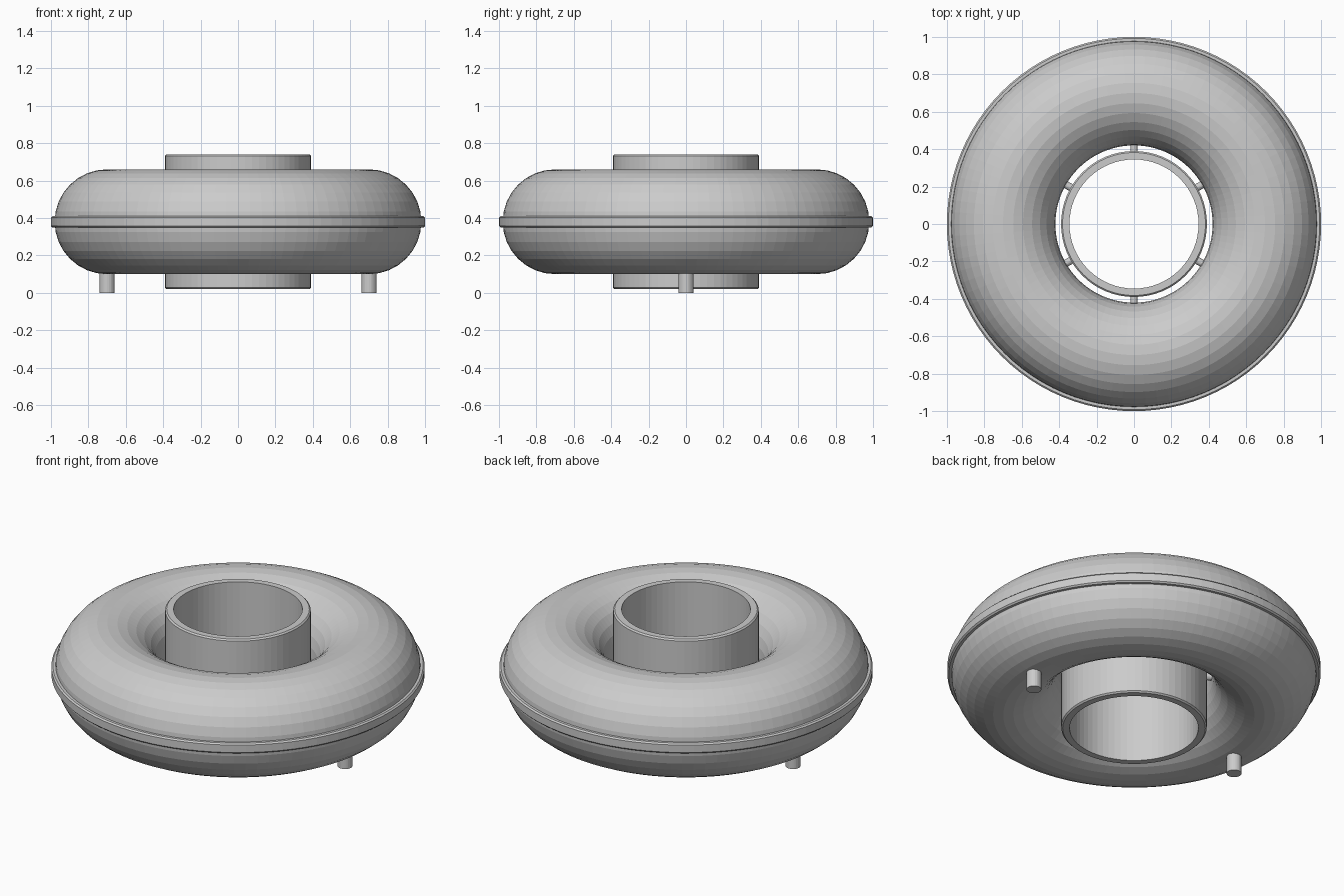
import bpy, bmesh, math
from mathutils import Matrix, Vector

cube = bpy.data.objects.get("Cube")
if cube:
    bpy.data.objects.remove(cube, do_unlink=True)

MID = 0.38          # height of the ring's centre plane
RING_R, RING_r = 0.70, 0.28

grey = bpy.data.materials.new("light_grey")
grey.use_nodes = True
grey.diffuse_color = (0.6, 0.6, 0.6, 1)
grey.node_tree.nodes["Principled BSDF"].inputs["Base Color"].default_value = (0.6, 0.6, 0.6, 1)


def finish(name, bm):
    bmesh.ops.recalc_face_normals(bm, faces=bm.faces)
    mesh = bpy.data.meshes.new(name)
    bm.to_mesh(mesh)
    bm.free()
    mesh.materials.append(grey)
    obj = bpy.data.objects.new(name, mesh)
    bpy.context.collection.objects.link(obj)
    return obj


def lathe(name, profile, segments):
    """Revolve a closed (radius, height) profile around z."""
    bm = bmesh.new()
    loops = []
    for i in range(segments):
        a = math.tau * i / segments
        loops.append([bm.verts.new((r * math.cos(a), r * math.sin(a), z)) for r, z in profile])
    n = len(profile)
    for i in range(segments):
        p, q = loops[i], loops[(i + 1) % segments]
        for j in range(n):
            k = (j + 1) % n
            bm.faces.new((p[j], q[j], q[k], p[k]))
    return finish(name, bm)


def rod(name, start, end, radius, segments):
    """Capped cylinder between two points."""
    start, end = Vector(start), Vector(end)
    axis = end - start
    turn = axis.to_track_quat('Z', 'Y').to_matrix().to_4x4()
    bm = bmesh.new()
    bmesh.ops.create_cone(bm, cap_ends=True, segments=segments, radius1=radius, radius2=radius,
                          depth=axis.length,
                          matrix=Matrix.Translation((start + end) / 2) @ turn)
    return finish(name, bm)


def collar(inner, outer, low, high, c):
    """Rectangular section with chamfered outer corners."""
    return [(inner, low), (outer - c, low), (outer, low + c),
            (outer, high - c), (outer - c, high), (inner, high)]


# Round ring body
section = [(RING_R + RING_r * math.cos(math.tau * i / 32),
            MID + RING_r * math.sin(math.tau * i / 32)) for i in range(32)]
lathe("ring_body", section, 96)

# Seam band around the outside
lathe("seam_band", collar(0.95, 1.0, MID - 0.03, MID + 0.03, 0.008), 96)

# Open central tube
lathe("centre_tube", collar(0.345, 0.39, 0.02, 0.74, 0.008), 64)

# Six spokes joining tube and ring
for i in range(6):
    a = math.radians(30 + 60 * i)
    d = Vector((math.cos(a), math.sin(a), 0))
    up = Vector((0, 0, MID))
    rod(f"spoke_{i + 1}", d * 0.37 + up, d * 0.46 + up, 0.02, 16)

# Two feet under the ring
for side, x in (("left", RING_R), ("right", -RING_R)):
    rod(f"{side}_foot", (x, 0, 0), (x, 0, 0.15), 0.04, 24)
